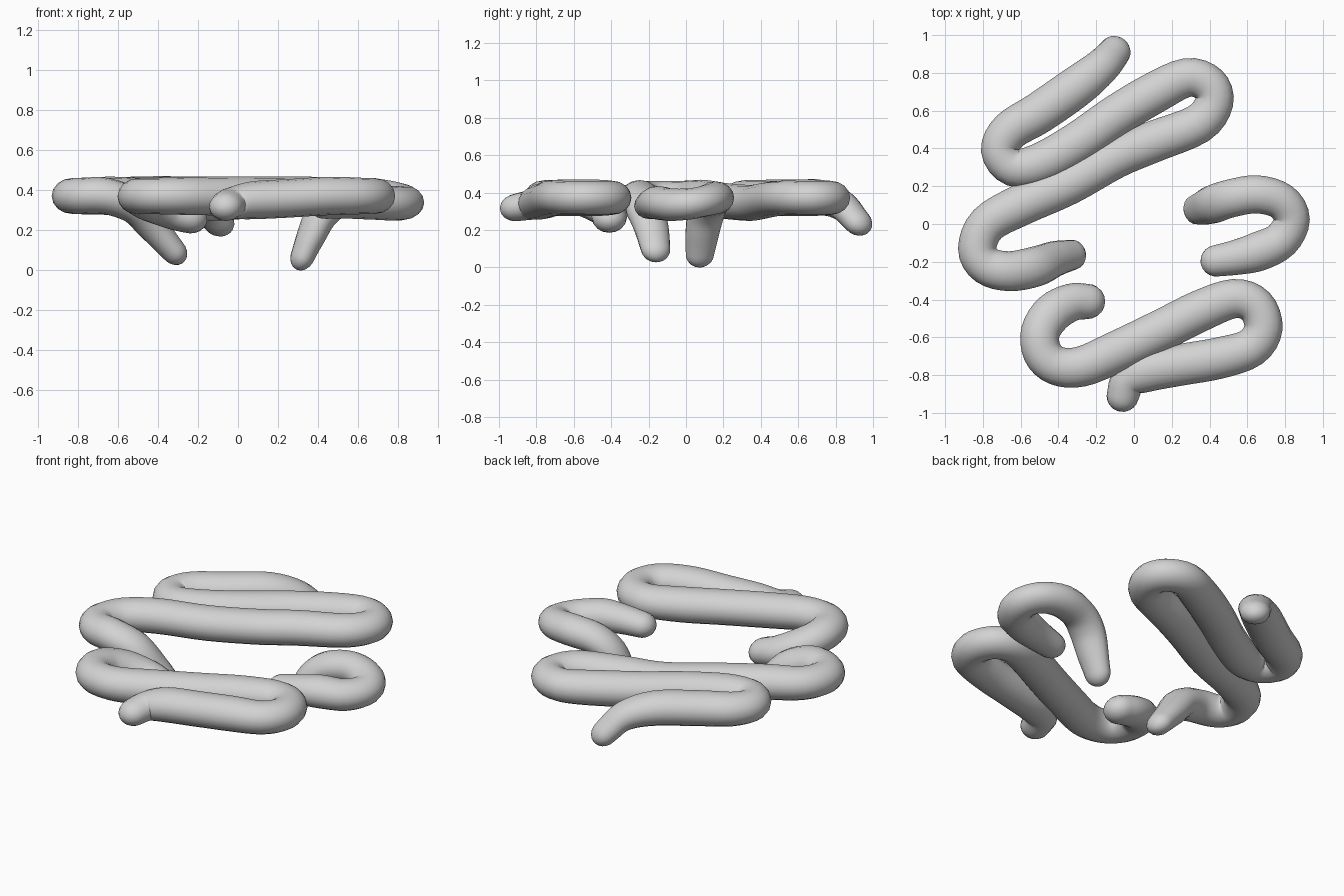
import bpy, bmesh, math
from mathutils import Vector

cube = bpy.data.objects.get("Cube")
if cube:
    bpy.data.objects.remove(cube)

SIDES, STEPS, CAP_RINGS = 16, 4, 5
DECK_HEIGHT = .372

grey = bpy.data.materials.new("plain_grey")
grey.use_nodes = True
grey.diffuse_color = (.65, .65, .65, 1)
grey.node_tree.nodes["Principled BSDF"].inputs["Base Color"].default_value = grey.diffuse_color


def smooth_path(points):
    """Sample a Catmull-Rom spline; each sample holds x, y, z, radius."""
    pts = [points[0] * 2 - points[1]] + points + [points[-1] * 2 - points[-2]]
    samples = []
    for a, b, c, d in zip(pts, pts[1:], pts[2:], pts[3:]):
        for i in range(STEPS):
            t = i / STEPS
            samples.append((b * 2 + (c - a) * t + (a * 2 - b * 5 + c * 4 - d) * t ** 2
                            + (b * 3 - a - c * 3 + d) * t ** 3) / 2)
    return samples + [points[-1]]


def cap(centre, outward, radius):
    """Rings of a rounded end, from the rim to the tip."""
    for i in range(1, CAP_RINGS + 1):
        angle = math.pi / 2 * i / (CAP_RINGS + .4)
        yield centre + outward * radius * math.sin(angle), radius * math.cos(angle)


def knot_radii(spots, radius, start_radius, end_radius):
    """Straight stretches swell a little, bends stay slim, ends taper."""
    radii = [start_radius]
    for a, b, c in zip(spots, spots[1:], spots[2:]):
        straightness = max(0, (b - a).normalized().dot((c - b).normalized()))
        radii.append(radius * (1 + .1 * straightness ** 4))
    radii[1] = (radii[1] + start_radius) / 2
    radii[-1] = (radii[-1] + end_radius) / 2
    return radii + [end_radius]


def tube(name, points, radius, start_radius, end_radius):
    spots = [Vector((p[0], p[1], p[2] if len(p) > 2 else DECK_HEIGHT)) for p in points]
    radii = knot_radii(spots, radius, start_radius, end_radius)
    path = [(s.to_3d(), s.w) for s in smooth_path([Vector((*p, r)) for p, r in zip(spots, radii)])]
    first, last = path[0], path[-1]
    out_first = (first[0] - path[1][0]).normalized()
    out_last = (last[0] - path[-2][0]).normalized()
    path = list(cap(first[0], out_first, first[1]))[::-1] + path + list(cap(last[0], out_last, last[1]))

    bm = bmesh.new()
    rings = []
    for i, (centre, r) in enumerate(path):
        along = (path[min(i + 1, len(path) - 1)][0] - path[max(i - 1, 0)][0]).normalized()
        side = along.cross(Vector((0, 0, 1))).normalized()
        up = side.cross(along)
        # wider than tall, and flatter still where a leg runs steeply
        tall = r * (.88 - .12 * abs(along.z))
        ring = []
        for k in range(SIDES):
            a = math.tau * k / SIDES
            ring.append(bm.verts.new(centre + side * r * math.cos(a) + up * tall * math.sin(a)))
        rings.append(ring)
    for one, two in zip(rings, rings[1:]):
        for k in range(SIDES):
            n = (k + 1) % SIDES
            bm.faces.new((one[k], one[n], two[n], two[k]))
    bm.faces.new(rings[0])
    bm.faces.new(rings[-1])
    bmesh.ops.recalc_face_normals(bm, faces=bm.faces)
    mesh = bpy.data.meshes.new(name)
    bm.to_mesh(mesh)
    bm.free()
    mesh.materials.append(grey)
    mesh.shade_smooth()
    obj = bpy.data.objects.new(name, mesh)
    bpy.context.collection.objects.link(obj)


# Long back tube, winding from a drooping tip to a slanted leg
tube("back_winding_tube", [
    (-.1, .915, .245), (-.17, .835, .33), (-.3, .73), (-.5, .59), (-.655, .495), (-.71, .39),
    (-.64, .3), (-.5, .32), (-.3, .43), (-.1, .57), (.1, .69), (.28, .775), (.395, .74),
    (.425, .645), (.34, .53), (.1, .435, .36), (-.1, .35, .345), (-.35, .21, .355), (-.6, .1),
    (-.775, 0), (-.83, -.13), (-.78, -.22), (-.66, -.25), (-.52, -.225, .32), (-.42, -.185, .21),
    (-.325, -.163, .1)], .1, .085, .08)

# Front tube with a curled start and a blunt bent end
tube("front_winding_tube", [
    (-.245, -.41, .265), (-.33, -.415, .29), (-.43, -.47, .33), (-.495, -.57, .365),
    (-.485, -.68), (-.41, -.75), (-.28, -.755), (-.1, -.68), (.15, -.56), (.35, -.46),
    (.53, -.395), (.645, -.435), (.685, -.55), (.62, -.655), (.45, -.71), (.25, -.745, .36),
    (.07, -.78, .35), (-.03, -.83, .335), (-.06, -.91, .32)], .1, .093, .085)

# Short hooked tube with a leg on the left side
tube("left_hook_tube", [
    (.325, .075, .075), (.365, .085, .17), (.42, .105, .28), (.51, .135, .35), (.65, .157),
    (.78, .12, .36), (.835, .025, .34), (.78, -.085, .335), (.66, -.145, .345),
    (.55, -.175, .34), (.435, -.195, .33)], .095, .078, .083)
